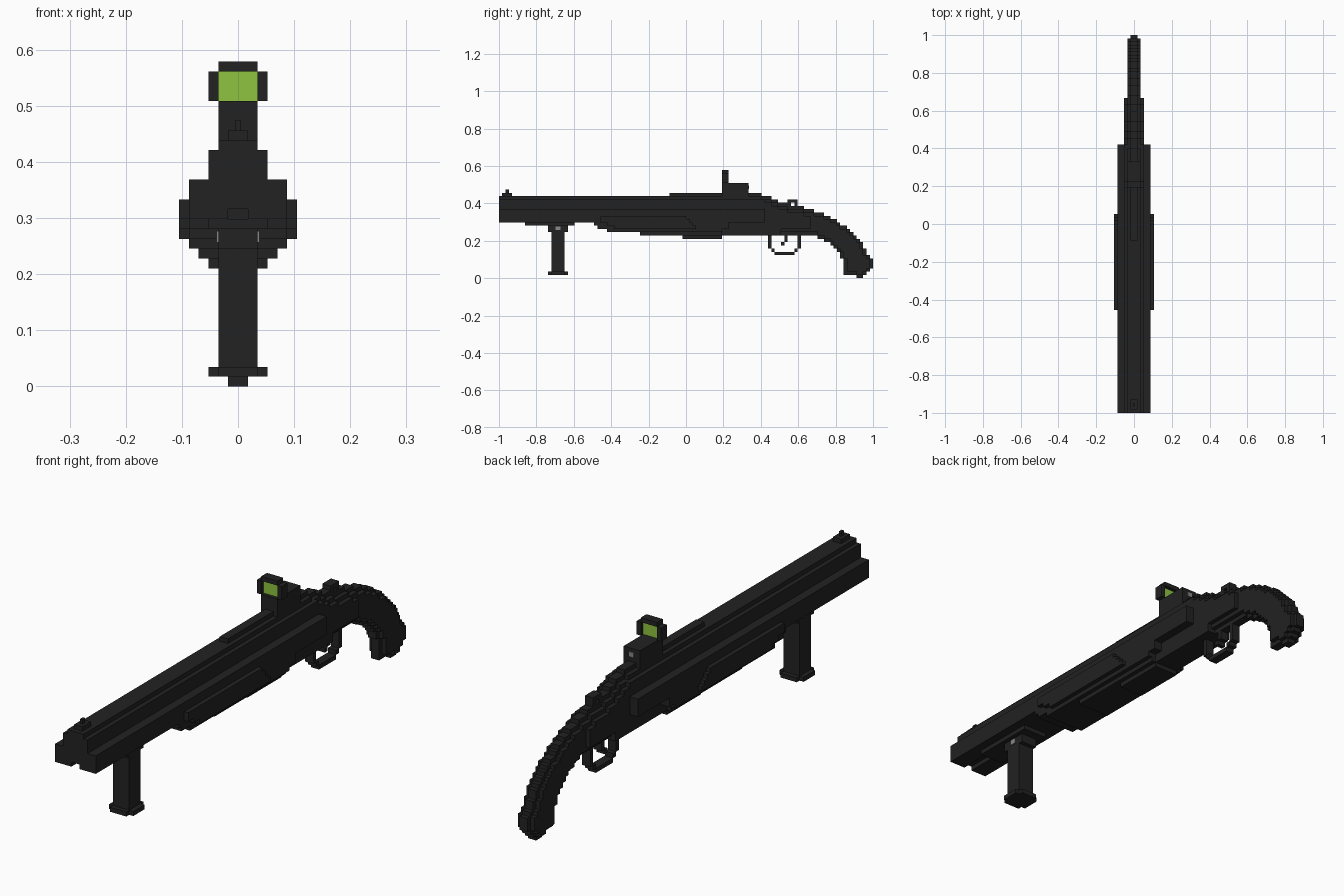
import bpy, bmesh, math

if "Cube" in bpy.data.objects:
    bpy.data.objects.remove(bpy.data.objects["Cube"])

U = 2 / 114          # voxel size
parts = {}           # part name -> (material, set of voxels)


def mat(name, rgb):
    m = bpy.data.materials.new(name)
    m.diffuse_color = (*rgb, 1)
    m.use_nodes = True
    m.node_tree.nodes["Principled BSDF"].inputs["Base Color"].default_value = m.diffuse_color
    return m


DARK = mat("dark metal", (0.016, 0.016, 0.016))
GREEN = mat("green glass", (0.27, 0.55, 0.052))
GREY = mat("grey pin", (0.25, 0.25, 0.25))


def block(w, j0, j1, k0, k1):
    """Voxels of a block, half width w, centred on x."""
    return {(i, j, k) for i in range(-w, w) for j in range(j0, j1) for k in range(k0, k1)}


def part(name, *sets):
    used = set().union(*parts.values()) if parts else set()
    parts[name] = set().union(*sets) - used


def finish(name, bm, material):
    me = bpy.data.meshes.new(name)
    bm.to_mesh(me)
    bm.free()
    me.materials.append(material)
    ob = bpy.data.objects.new(name, me)
    bpy.context.collection.objects.link(ob)


def plain_box(name, lo, hi, material):
    bm = bmesh.new()
    bmesh.ops.create_cube(bm, size=1)
    for v in bm.verts:
        c = [(lo[a] + hi[a]) / 2 + v.co[a] * (hi[a] - lo[a]) for a in range(3)]
        v.co = (c[0] * U, c[1] * U - 1, c[2] * U)
    finish(name, bm, material)


# triple barrel with a groove along the bottom
part("barrels", block(5, 0, 81, 17, 21) - block(1, 0, 20, 17, 18),
     block(3, 0, 81, 21, 24), block(2, 0, 80, 24, 25))
part("front_sight", block(1, 1, 4, 25, 26))
part("top_rail", block(1, 52, 78, 25, 26))

# stepped underside and side covers
part("pump", block(5, 29, 70, 16, 17), block(5, 30, 70, 15, 16), block(5, 33, 68, 14, 15),
     block(4, 43, 68, 13, 14), block(3, 56, 68, 12, 13))
part("side_covers", *[block(6, a, b, k, k + 1) - block(5, 0, 114, k, k + 1)
                      for k, a, b in ((15, 35, 60), (16, 33, 59), (17, 31, 58), (18, 31, 57))])
part("receiver", block(3, 68, 86, 13, 17))

# curved grip from a side profile, thinner towards its outline
TOP = [(0.22, .44), (0.36, .455), (.43, .44), (.50, .405), (.6, .385), (.7, .352), (.77, .33),
       (.83, .29), (.9, .235), (.95, .17), (.98, .12), (1.0, .10)]
BOTTOM = [(0.22, .23), (.64, .23), (.72, .215), (.78, .18), (.82, .14), (.842, .09), (.845, .018),
          (.905, .018), (.91, 0), (.94, 0), (.945, .018), (.965, .03), (.98, .05), (1.0, .053)]


def at(pts, y):
    for (a, p), (b, q) in zip(pts, pts[1:]):
        if a <= y <= b:
            return p + (q - p) * (y - a) / (b - a)
    return pts[-1][1]


cells = set()
for j in range(70, 114):
    y = (j + 0.5) * U - 1
    cells |= {(j, k) for k in range(round(at(BOTTOM, y) / U), round(at(TOP, y) / U))}


def erode(c):
    return {(j, k) for j, k in c if {(j + 1, k), (j - 1, k), (j, k + 1), (j, k - 1)} <= c}


inner = erode(cells)
core = {c for c in erode(inner) if c[0] < 95}
part("grip", *[{(i, j, k) for i in range(-w, w) for j, k in s}
               for w, s in ((1, cells), (2, inner), (3, core))])

# hammer loop, trigger and guard
part("hammer", block(1, 88, 89, 22, 24), block(1, 88, 91, 23, 24), block(1, 90, 91, 21, 24))
part("trigger_guard", block(1, 84, 90, 7, 8), block(1, 83, 84, 8, 9), block(1, 90, 91, 8, 9),
     block(1, 82, 83, 9, 13), block(1, 91, 92, 9, 13))
part("trigger", block(1, 87, 88, 11, 13), block(1, 86, 87, 10, 11))

# front handle with cut-corner foot
foot = block(3, 15, 21, 1, 2)
foot = {v for v in foot if not (v[0] in (-3, 2) and v[1] in (15, 20))}
part("front_handle", foot, block(2, 16, 20, 2, 14))
part("handle_mount", block(2, 15, 21, 14, 16), block(3, 8, 23, 16, 17))

# optic: base block, stem and frame around the glass
part("optic_base", block(2, 70, 76, 25, 29))
part("optic_frame", block(2, 68, 70, 25, 29), block(3, 68, 70, 29, 32) - block(2, 68, 70, 29, 32),
     block(2, 68, 70, 32, 33))

# build only the exposed faces of every part
FACES = {(1, 0, 0): [(1, 0, 0), (1, 1, 0), (1, 1, 1), (1, 0, 1)],
         (-1, 0, 0): [(0, 0, 0), (0, 0, 1), (0, 1, 1), (0, 1, 0)],
         (0, 1, 0): [(0, 1, 0), (0, 1, 1), (1, 1, 1), (1, 1, 0)],
         (0, -1, 0): [(0, 0, 0), (1, 0, 0), (1, 0, 1), (0, 0, 1)],
         (0, 0, 1): [(0, 0, 1), (1, 0, 1), (1, 1, 1), (0, 1, 1)],
         (0, 0, -1): [(0, 0, 0), (0, 1, 0), (1, 1, 0), (1, 0, 0)]}
solid = set().union(*parts.values())
for name, vox in parts.items():
    bm = bmesh.new()
    verts = {}
    for i, j, k in vox:
        for (a, b, c), quad in FACES.items():
            if (i + a, j + b, k + c) in solid:
                continue
            keys = [(i + x, j + y, k + z) for x, y, z in quad]
            for q in keys:
                if q not in verts:
                    verts[q] = bm.verts.new((q[0] * U, q[1] * U - 1, q[2] * U))
            bm.faces.new([verts[q] for q in keys])
    bmesh.ops.dissolve_limit(bm, angle_limit=math.radians(1), verts=bm.verts, edges=bm.edges)
    finish(name, bm, DARK)

# small details: sight tip, glass, pins
plain_box("sight_tip", (-.3, 2, 26), (.3, 3, 27), DARK)
plain_box("optic_glass", (-2, 68.8, 29), (2, 69.2, 32), GREEN)
plain_box("optic_screw", (-.6, 76, 27.2), (.6, 76.2, 28.2), GREY)
for s in (-1, 1):
    x = sorted((s * 2, s * 2.2))
    plain_box("handle_pin", (x[0], 17.2, 14.6), (x[1], 18.8, 15.8), GREY)
